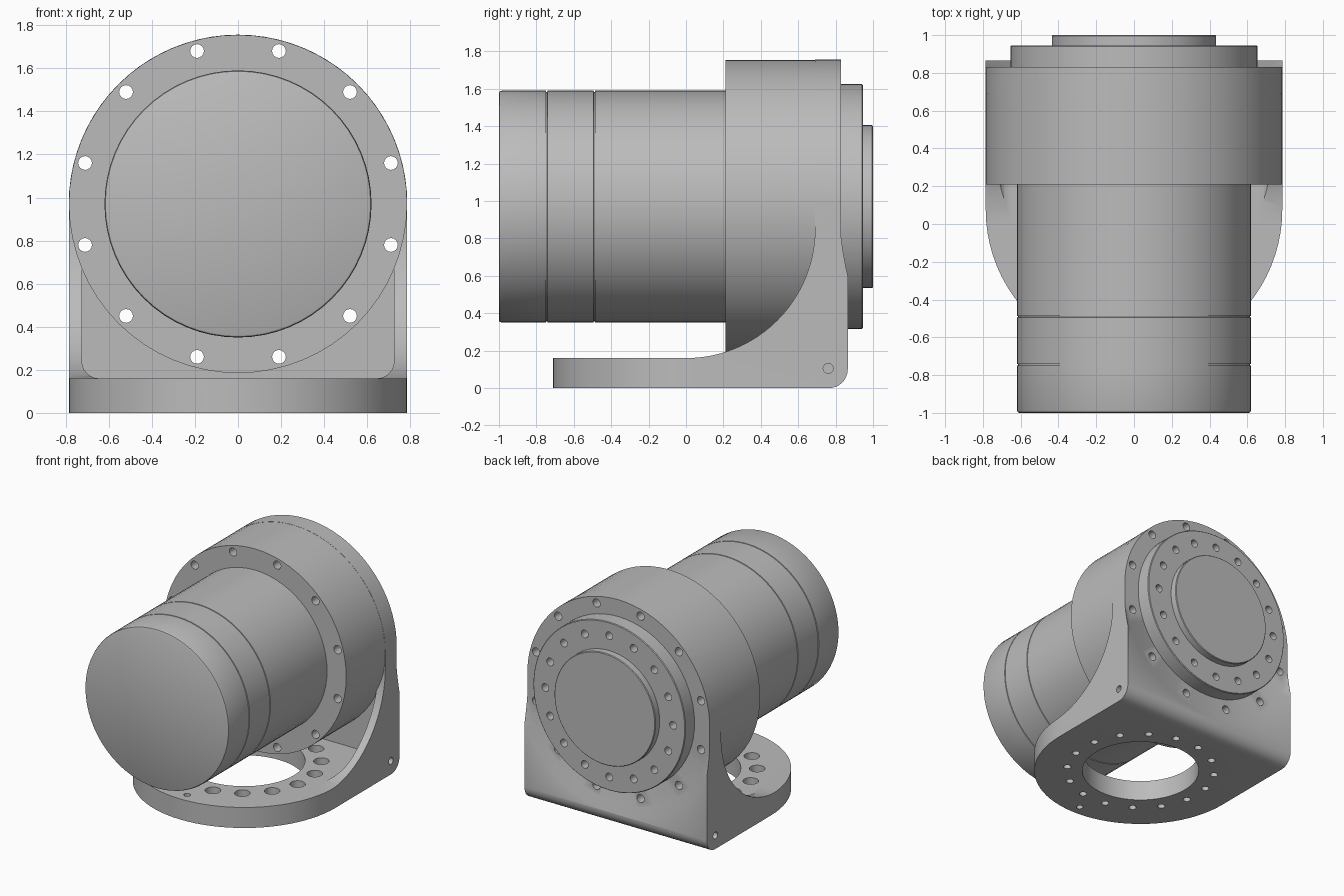
import bpy, bmesh
from math import sin, cos, pi, radians
from mathutils import Matrix, Vector

cube = bpy.data.objects.get("Cube")
if cube:
    bpy.data.objects.remove(cube, do_unlink=True)

grey = bpy.data.materials.new("satin grey")
grey.use_nodes = True
grey.diffuse_color = (0.5, 0.5, 0.5, 1)
grey.node_tree.nodes["Principled BSDF"].inputs["Base Color"].default_value = (0.5, 0.5, 0.5, 1)

AXIS_Z = 0.97      # height of the motor axis
BASE_Y = 0.075     # centre of the rounded foot
HALF = 0.785       # half width of the bracket
FACE = 0.69        # mounting face of the bracket


def make(name, bm):
    bmesh.ops.recalc_face_normals(bm, faces=bm.faces)
    mesh = bpy.data.meshes.new(name)
    bm.to_mesh(mesh)
    bm.free()
    ob = bpy.data.objects.new(name, mesh)
    bpy.context.collection.objects.link(ob)
    mesh.materials.append(grey)
    return ob


def arc(cu, cv, r, start, end, n):
    """Points on an arc, angles in degrees."""
    steps = [radians(start + (end - start) * i / n) for i in range(n + 1)]
    return [(cu + r * cos(a), cv + r * sin(a)) for a in steps]


def prism(name, outline, axis, low, high):
    """Extrude a 2D outline along x, y or z."""
    place = {"x": lambda u, v: (low, u, v),
             "y": lambda u, v: (u, low, v),
             "z": lambda u, v: (u, v, low)}[axis]
    bm = bmesh.new()
    face = bm.faces.new([bm.verts.new(place(u, v)) for u, v in outline])
    top = bmesh.ops.extrude_face_region(bm, geom=[face])["geom"]
    shift = Vector([(high - low) * (axis == k) for k in "xyz"])
    bmesh.ops.translate(bm, vec=shift, verts=[g for g in top if isinstance(g, bmesh.types.BMVert)])
    return make(name, bm)


def lathe(name, profile, sides=64):
    """Spin (radius, y) points around the motor axis."""
    bm = bmesh.new()
    verts = [bm.verts.new((r, y, AXIS_Z)) for r, y in profile]
    edges = [bm.edges.new(pair) for pair in zip(verts, verts[1:])]
    bmesh.ops.spin(bm, geom=verts + edges, cent=(0, 0, AXIS_Z), axis=(0, 1, 0),
                   angle=2 * pi, steps=sides)
    bmesh.ops.remove_doubles(bm, verts=bm.verts, dist=0.0001)
    return make(name, bm)


def drills(name, centres, r, length, axis, sides=16):
    """A set of cylinders along one axis, used as cutters."""
    turn = {"x": Matrix.Rotation(pi / 2, 4, "Y"),
            "y": Matrix.Rotation(pi / 2, 4, "X"),
            "z": Matrix.Identity(4)}[axis]
    bm = bmesh.new()
    for c in centres:
        bmesh.ops.create_cone(bm, cap_ends=True, segments=sides, radius1=r, radius2=r,
                              depth=length, matrix=Matrix.Translation(c) @ turn)
    return make(name, bm)


def carve(ob, *steps):
    """Apply booleans to an object, then drop the cutters."""
    for operation, cutter in steps:
        mod = ob.modifiers.new("cut", "BOOLEAN")
        mod.operation, mod.object, mod.solver = operation, cutter, "EXACT"
        cutter.hide_render = True
    bpy.context.view_layer.update()
    graph = bpy.context.evaluated_depsgraph_get()
    mesh = bpy.data.meshes.new_from_object(ob.evaluated_get(graph))
    ob.modifiers.clear()
    ob.data = mesh
    for _, cutter in steps:
        bpy.data.objects.remove(cutter, do_unlink=True)


def ring(r, count, offset, y):
    """Hole centres around the motor axis."""
    return [(x, y, z) for x, z in arc(0, AXIS_Z, r, offset, offset + 360, count)[:-1]]


def foot_ring(z):
    """Hole centres around the foot opening."""
    return [(x, y, z) for x, y in arc(0, BASE_Y, 0.545, 11.25, 371.25, 16)[:-1]]


def flange_drill():
    return drills("flange_drill", ring(0.735, 12, 15, 0.5), 0.032, 1.2, "y")


# Bracket: side profile trimmed by the plan and the arched front outline
side = ([(-0.9, 0), (0.765, 0)] + arc(0.765, 0.1, 0.1, -90, 0, 8)[1:]
        + [(0.865, 1.9), (FACE, 1.9)] + arc(0, 0.85, 0.69, 0, -90, 24) + [(-0.9, 0.16)])
bracket = prism("bracket", side, "x", -0.9, 0.9)
plan = prism("plan", arc(0, BASE_Y, HALF, 180, 360, 40) + [(HALF, 1.2), (-HALF, 1.2)],
             "z", -0.2, 2.2)
arch = prism("arch", arc(0, AXIS_Z, HALF + 0.001, 0, 180, 40)
             + [(-HALF - 0.001, -0.3), (HALF + 0.001, -0.3)], "y", -1.5, 1.5)

# Pocket between the two cheeks, with filleted lower corners
pocket = prism("pocket", arc(-0.645, 0.24, 0.08, 180, 270, 6) + arc(0.645, 0.24, 0.08, 270, 360, 6)
               + [(0.725, 2.1), (-0.725, 2.1)], "y", -1.5, FACE)

# Conical relief around the rear opening
relief = lathe("relief", [(0, 0.83), (0.803, 0.83), (0.933, 0.9), (0, 0.9)])

carve(bracket,
      ("INTERSECT", plan), ("INTERSECT", arch), ("DIFFERENCE", pocket), ("DIFFERENCE", relief),
      ("DIFFERENCE", drills("opening", [(0, BASE_Y, 0.08)], 0.43, 0.6, "z", 64)),
      ("DIFFERENCE", drills("foot_holes", foot_ring(0), 0.028, 0.5, "z")),
      ("DIFFERENCE", drills("counterbores", foot_ring(0.17), 0.056, 0.2, "z")),
      ("DIFFERENCE", drills("foot_pin", [(0, BASE_Y - 0.7, 0.08)], 0.025, 0.5, "z")),
      ("DIFFERENCE", drills("side_pins", [(s * 0.79, 0.76, 0.105) for s in (-1, 1)],
                            0.027, 0.2, "x")),
      ("DIFFERENCE", flange_drill()))

# Gearbox housing
housing = lathe("gearbox_housing", [(0, 0.21), (HALF, 0.21), (HALF, FACE), (0, FACE)])
carve(housing, ("DIFFERENCE", flange_drill()))

# Motor body with two fine seams
R = 0.62
profile = [(0, -1), (R - 0.012, -1), (R - 0.004, -0.996), (R, -0.985)]
for seam in (-0.745, -0.49):
    profile += [(R, seam - 0.004), (R - 0.006, seam - 0.003),
                (R - 0.006, seam + 0.003), (R, seam + 0.004)]
motor = lathe("motor_body", profile + [(R, 0.215), (0, 0.215)])

# Rotating output plate with blind bolt holes and a raised centre cap
output = lathe("output_plate", [(0, 0.82), (0.655, 0.82), (0.655, 0.94), (0.65, 0.945),
                                (0.435, 0.945), (0.435, 0.995), (0.43, 1), (0, 1)])
carve(output, ("DIFFERENCE", drills("bolt_holes", ring(0.55, 16, 0, 0.945), 0.03, 0.14, "y")))

# Smooth the round surfaces, keep hard edges
for ob in (bracket, housing, motor, output):
    bpy.ops.object.select_all(action="DESELECT")
    ob.select_set(True)
    bpy.context.view_layer.objects.active = ob
    bpy.ops.object.shade_smooth_by_angle(angle=radians(30))
